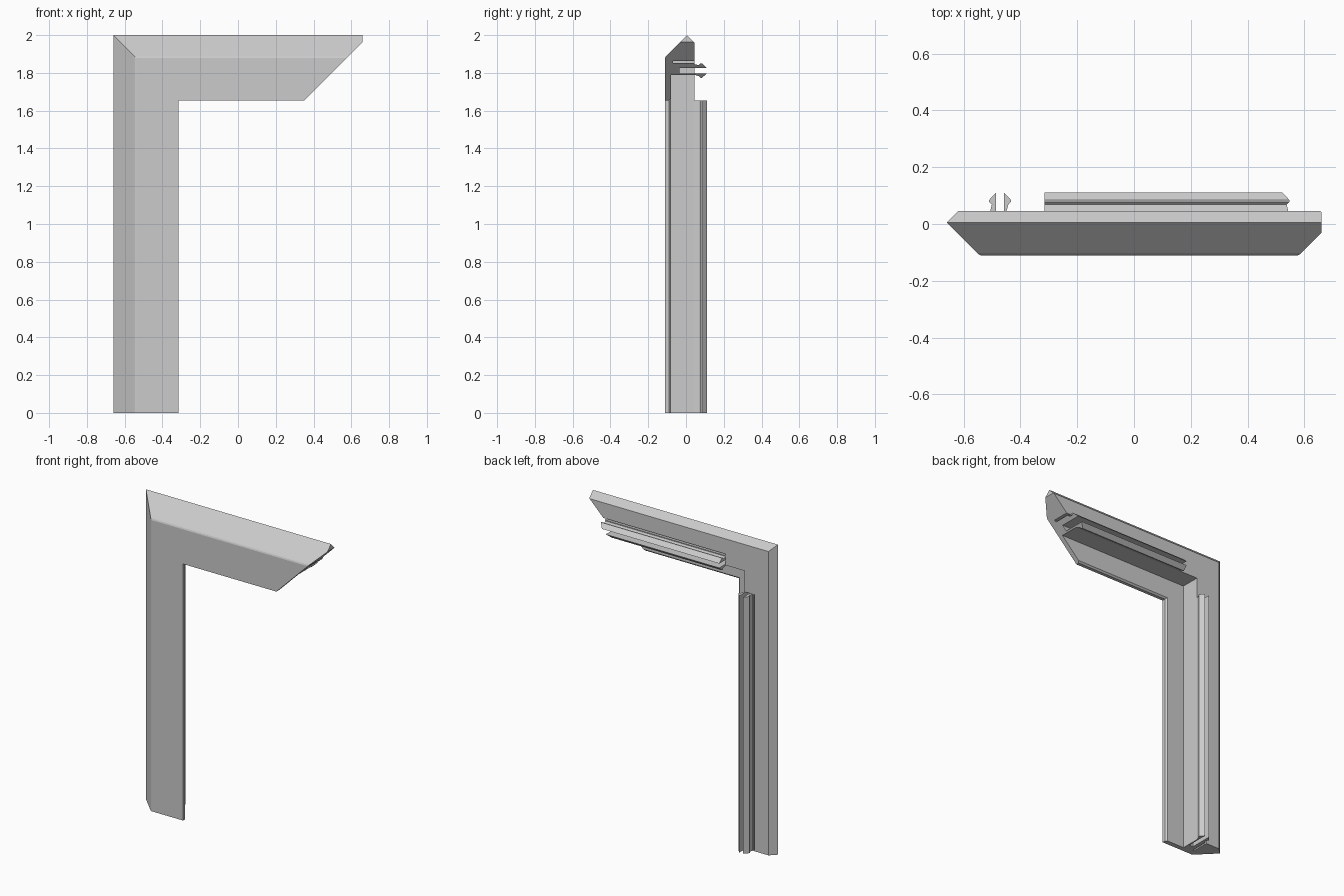
import bpy, bmesh
from mathutils import Vector

cube = bpy.data.objects.get("Cube")
if cube:
    bpy.data.objects.remove(cube, do_unlink=True)

HALF, TOP, INNER = 0.66, 2.0, 0.345   # half width, height, face width

grey = bpy.data.materials.new("light grey")
grey.use_nodes = True
colour = (0.6, 0.6, 0.6, 1)
grey.diffuse_color = colour
grey.node_tree.nodes["Principled BSDF"].inputs["Base Color"].default_value = colour


def leg_ring(z):
    return lambda d, y: (d - HALF, y, z)


def arm_ring(x):
    return lambda d, y: (x, y, TOP - d)


def corner_ring(d, y):
    return (d - HALF, y, TOP - d)


def sweep(name, profile, rings, mitre=False):
    """Skin a (depth, y) profile along the rings, optionally mitring the far end."""
    bm = bmesh.new()
    loops = [[bm.verts.new(ring(d, y)) for d, y in profile] for ring in rings]
    n = len(profile)
    for a, b in zip(loops, loops[1:]):
        for i in range(n):
            j = (i + 1) % n
            bm.faces.new((a[i], a[j], b[j], b[i]))
    bm.faces.new(loops[0])
    bm.faces.new(loops[-1])
    if mitre:
        # Cut only the last run, so that the other run keeps its square end
        faces = {f for v in loops[-1] for f in v.link_faces}
        edges = {e for f in faces for e in f.edges}
        verts = {v for f in faces for v in f.verts}
        bmesh.ops.bisect_plane(bm, geom=list(verts) + list(edges) + list(faces),
                               plane_co=Vector((0.352, 0, TOP - INNER)),
                               plane_no=Vector((1, 0, -1)), clear_outer=True)
        bmesh.ops.holes_fill(bm, edges=[e for e in bm.edges if e.is_boundary], sides=0)
    bmesh.ops.recalc_face_normals(bm, faces=bm.faces[:])
    mesh = bpy.data.meshes.new(name)
    bm.to_mesh(mesh)
    bm.free()
    mesh.materials.append(grey)
    obj = bpy.data.objects.new(name, mesh)
    bpy.context.collection.objects.link(obj)
    return obj


# Bevelled frame with a thin inner lip, turning one mitred corner
body = [(0, 0.005), (0.108, -0.103), (0.114, -0.108), (0.122, -0.111),
        (INNER, -0.111), (INNER, -0.09), (0.335, -0.08), (0.21, -0.08),
        (0.21, 0.045), (0.04, 0.045)]
frame = sweep("corner_frame", body,
              [leg_ring(0), corner_ring, arm_ring(HALF)], mitre=True)

# Grooves cut into the back of both straight runs
slots = {"outer_slot": [(0.138, -0.068), (0.148, -0.068), (0.148, 0.1), (0.138, 0.1)],
         "clip_slot": [(0.174, -0.035), (0.202, -0.035), (0.202, 0.1), (0.174, 0.1)]}
runs = {"leg": (leg_ring(-0.1), leg_ring(TOP - INNER)),
        "arm": (arm_ring(INNER - HALF), arm_ring(0.8))}
for slot, profile in slots.items():
    for run, rings in runs.items():
        cutter = sweep(f"{run}_{slot}_cutter", profile, rings)
        cutter.hide_render = True
        cutter.hide_set(True)
        cut = frame.modifiers.new(f"{run} {slot}", 'BOOLEAN')
        cut.operation, cut.solver, cut.object = 'DIFFERENCE', 'EXACT', cutter

# Apply the cuts and drop the helpers
bpy.context.view_layer.update()
graph = bpy.context.evaluated_depsgraph_get()
mesh = bpy.data.meshes.new_from_object(frame.evaluated_get(graph))
cutters = [m.object for m in frame.modifiers]
frame.modifiers.clear()
frame.data = mesh
for cutter in cutters:
    bpy.data.objects.remove(cutter, do_unlink=True)

# Barbed clip rails, a facing pair on each run
outer = [(0.174, 0.043), (0.174, 0.111), (0.149, 0.084), (0.149, 0.078),
         (0.159, 0.068), (0.153, 0.043)]
inner = [(0.376 - d, y) for d, y in outer]
inner[-1] = (0.21, 0.043)
for side, profile in (("outer", outer), ("inner", inner)):
    sweep(f"leg_{side}_clip_rail", profile, [leg_ring(0), leg_ring(TOP - INNER)])
    sweep(f"arm_{side}_clip_rail", profile,
          [arm_ring(INNER - HALF), arm_ring(HALF)], mitre=True)
